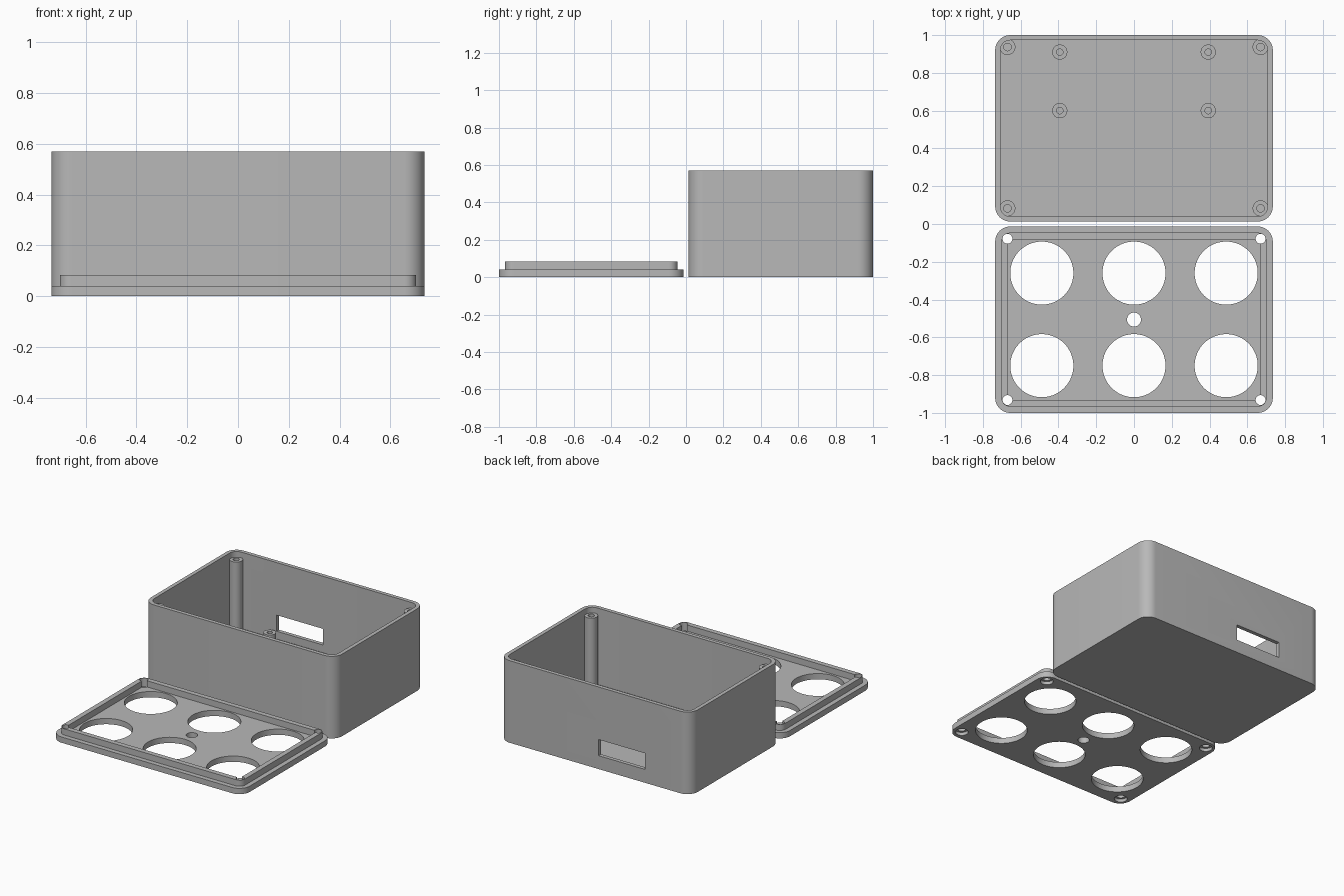
import bpy, bmesh, math
from mathutils import Vector

if "Cube" in bpy.data.objects:
    bpy.data.objects.remove(bpy.data.objects["Cube"])

grey = bpy.data.materials.new("plain grey")
grey.diffuse_color = (0.48, 0.48, 0.48, 1)
grey.use_nodes = True
grey.node_tree.nodes["Principled BSDF"].inputs["Base Color"].default_value = grey.diffuse_color


def prism(name, outline, z0, z1):
    """Extrude a closed xy outline from z0 to z1."""
    bm = bmesh.new()
    face = bm.faces.new([bm.verts.new((x, y, z0)) for x, y in outline])
    ext = bmesh.ops.extrude_face_region(bm, geom=[face])
    verts = [g for g in ext["geom"] if isinstance(g, bmesh.types.BMVert)]
    bmesh.ops.translate(bm, verts=verts, vec=Vector((0, 0, z1 - z0)))
    bmesh.ops.recalc_face_normals(bm, faces=bm.faces)
    me = bpy.data.meshes.new(name)
    bm.to_mesh(me)
    bm.free()
    me.materials.append(grey)
    ob = bpy.data.objects.new(name, me)
    bpy.context.collection.objects.link(ob)
    return ob


def rounded(x0, x1, y0, y1, r, n=10):
    pts = []
    corners = [(x1 - r, y1 - r), (x0 + r, y1 - r), (x0 + r, y0 + r), (x1 - r, y0 + r)]
    for q, (cx, cy) in enumerate(corners):
        for i in range(n + 1):
            a = math.pi / 2 * (q + i / n)
            pts.append((cx + r * math.cos(a), cy + r * math.sin(a)))
    return pts


def circle(x, y, r, n=48):
    return [(x + r * math.cos(2 * math.pi * i / n), y + r * math.sin(2 * math.pi * i / n))
            for i in range(n)]


def combine(ob, others, op="DIFFERENCE"):
    """Boolean each helper into ob, then remove the helpers."""
    bpy.context.view_layer.objects.active = ob
    for other in others:
        m = ob.modifiers.new("cut", "BOOLEAN")
        m.operation, m.solver, m.object = op, "EXACT", other
        bpy.ops.object.modifier_apply(modifier=m.name)
        bpy.data.objects.remove(other)


def smooth(ob):
    bpy.ops.object.select_all(action="DESELECT")
    ob.select_set(True)
    bpy.context.view_layer.objects.active = ob
    bpy.ops.object.shade_smooth_by_angle(angle=math.radians(30))


W, WALL, FLOOR = 0.735, 0.027, 0.04
TOP = 0.57

# Open box with a port window in the back wall
box = prism("box", rounded(-W, W, 0.013, 1.0, 0.08), 0, TOP)
cavity = prism("cavity", rounded(-W + WALL, W - WALL, 0.013 + WALL, 1 - WALL, 0.053), FLOOR, 0.8)
window = prism("window", [(-0.384, 0.9), (-0.029, 0.9), (-0.029, 1.1), (-0.384, 1.1)], 0.093, 0.205)
combine(box, [cavity, window])

# Hollow screw posts: tall in the corners, short board standoffs on the floor
posts = [("corner_post", x, y, 0.042, 0.02, 0.53) for x in (-0.67, 0.67) for y in (0.083, 0.937)]
posts += [("standoff", x, y, 0.04, 0.017, 0.107) for x in (-0.393, 0.393) for y in (0.6, 0.91)]
for name, x, y, r, hole, top in posts:
    post = prism(name, circle(x, y, r), FLOOR - 0.01, top)
    combine(post, [prism("bore", circle(x, y, hole, 32), FLOOR, 0.8)])
    smooth(post)

# Lid plate with a raised locating lip
lid = prism("lid", rounded(-W, W, -1.0, -0.013, 0.08), 0, 0.04)
lip = prism("lip", rounded(-0.702, 0.702, -0.967, -0.046, 0.045), 0.03, 0.083)
combine(lid, [lip], "UNION")
recess = prism("recess", rounded(-0.667, 0.667, -0.932, -0.081, 0.01, 3), 0.04, 0.2)

# Six large openings, centre hole, and counterbored screw holes
cuts = [recess, prism("centre_hole", circle(0, -0.506, 0.037), -0.1, 0.2)]
for x in (-0.488, 0, 0.488):
    for y in (-0.26, -0.75):
        cuts.append(prism("opening", circle(x, y, 0.167, 72), -0.1, 0.2))
for x in (-0.67, 0.67):
    for y in (-0.078, -0.932):
        cuts.append(prism("screw_hole", circle(x, y, 0.026, 32), -0.1, 0.2))
        cuts.append(prism("counterbore", circle(x, y, 0.042, 32), -0.1, 0.022))
combine(lid, cuts)

for ob in (box, lid):
    smooth(ob)
